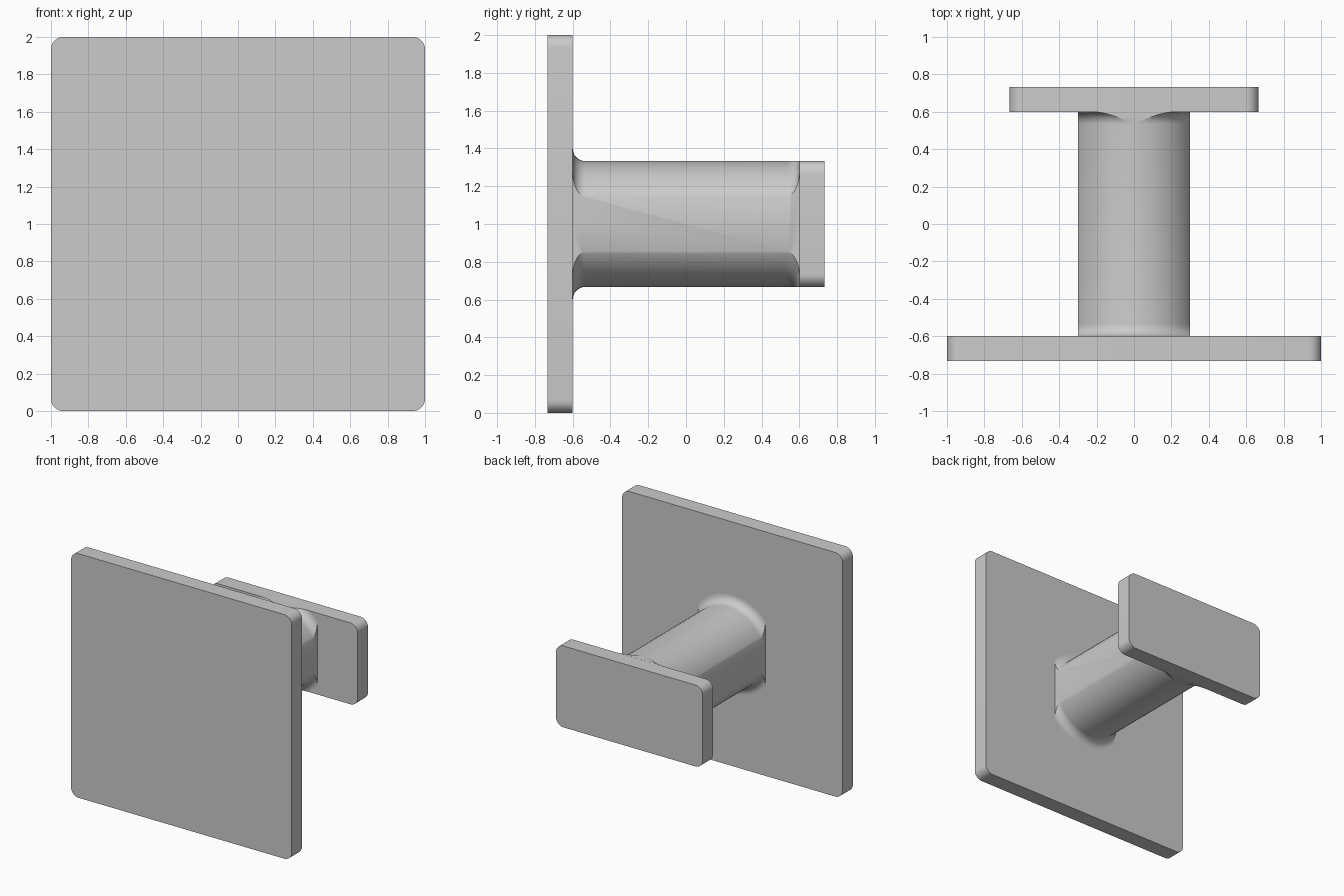
import bpy, bmesh, math
from mathutils import Vector

if "Cube" in bpy.data.objects:
    bpy.data.objects.remove(bpy.data.objects["Cube"], do_unlink=True)

GREY = (0.6, 0.6, 0.6, 1)
metal = bpy.data.materials.new("satin grey")
metal.use_nodes = True
metal.diffuse_color = GREY
metal.node_tree.nodes["Principled BSDF"].inputs["Base Color"].default_value = GREY

R, FILLET, FACE, MID = 1 / 3, 0.067, 0.6, 1.0


def finish(name, bm):
    bmesh.ops.recalc_face_normals(bm, faces=bm.faces)
    mesh = bpy.data.meshes.new(name)
    bm.to_mesh(mesh)
    bm.free()
    mesh.materials.append(metal)
    ob = bpy.data.objects.new(name, mesh)
    bpy.context.collection.objects.link(ob)
    bpy.ops.object.select_all(action="DESELECT")
    bpy.context.view_layer.objects.active = ob
    ob.select_set(True)
    bpy.ops.object.shade_smooth_by_angle(angle=math.radians(30))
    return ob


def rounded_plate(name, half_x, half_z, y0, y1):
    """Upright slab with its four corners rounded."""
    bm = bmesh.new()
    bmesh.ops.create_cube(bm, size=1)
    for v in bm.verts:
        v.co = (v.co.x * 2 * half_x, y0 if v.co.y < 0 else y1, MID + v.co.z * 2 * half_z)
    corners = [e for e in bm.edges if abs(e.verts[0].co.y - e.verts[1].co.y) > 0.01]
    bmesh.ops.bevel(bm, geom=corners, offset=FILLET, segments=8, profile=0.5, affect="EDGES")
    return finish(name, bm)


def slice_off(bm, faces, point, normal):
    """Cut away everything beyond a plane and cap the opening."""
    geom = set(faces)
    for f in faces:
        geom.update(f.edges, f.verts)
    cut = bmesh.ops.bisect_plane(bm, geom=list(geom), dist=1e-5, plane_co=point,
                                 plane_no=normal, clear_outer=True)["geom_cut"]
    edges = [e for e in cut if isinstance(e, bmesh.types.BMEdge)]
    bmesh.ops.contextual_create(bm, geom=edges)


# Plates
rounded_plate("mounting_plate", 1.0, 1.0, -0.733, -FACE)
rounded_plate("end_plate", 0.665, R, FACE, 0.733)

# Post: lathed profile flaring into both plates
arc = [i * math.pi / 16 for i in range(9)]
flare = [(R + FILLET * (1 - math.sin(a)), FACE - FILLET * (1 - math.cos(a))) for a in arc]
profile = [(0, -FACE)] + [(r, -y) for r, y in flare] + [(r, y) for r, y in reversed(flare)] + [(0, FACE)]
bm = bmesh.new()
verts = [bm.verts.new((r, y, MID)) for r, y in profile]
edges = [bm.edges.new(pair) for pair in zip(verts, verts[1:])]
bmesh.ops.spin(bm, geom=verts + edges, cent=(0, 0, MID), axis=(0, 1, 0),
               angle=math.tau, steps=64)
bmesh.ops.remove_doubles(bm, verts=bm.verts, dist=1e-4)

# Flat sides, and the rear flare trimmed level with the end plate
for s in (1, -1):
    slice_off(bm, bm.faces[:], Vector((0.3 * s, 0, MID)), Vector((s, 0, 0)))
for s in (1, -1):
    rear = [f for f in bm.faces if f.calc_center_median().y > 0.5]
    slice_off(bm, rear, Vector((0, 0, MID + s * (R + 0.0005))), Vector((0, 0, s)))
finish("post", bm)
